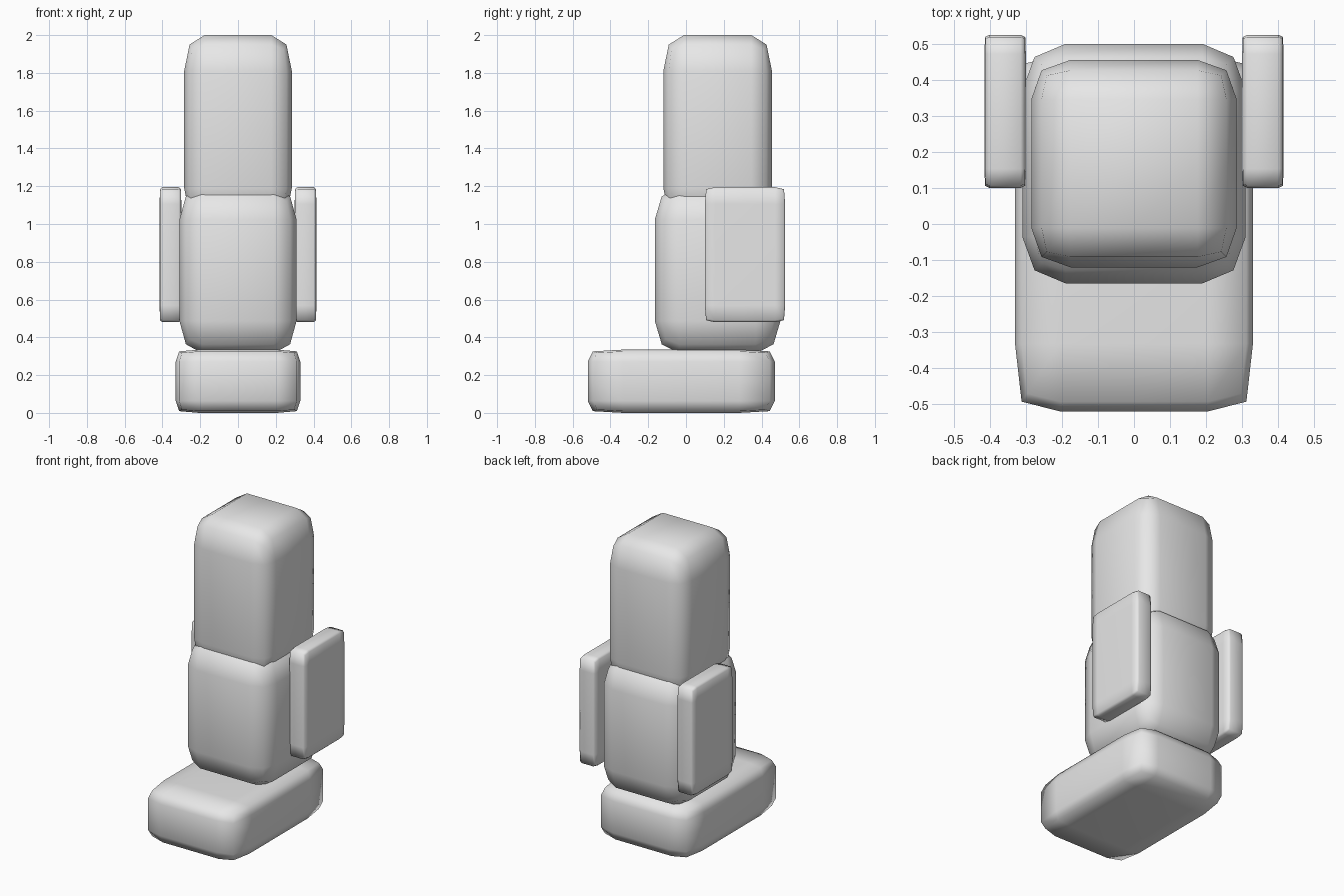
import bpy
import bmesh

if "Cube" in bpy.data.objects:
    bpy.data.objects.remove(bpy.data.objects["Cube"], do_unlink=True)

grey = bpy.data.materials.new("plain_grey")
grey.use_nodes = True
GREY = (0.8, 0.8, 0.8, 1.0)
grey.diffuse_color = GREY
grey.node_tree.nodes["Principled BSDF"].inputs["Base Color"].default_value = GREY


def soft_box(name, low, high, flat, edge, corner):
    """Box with four faces per side, its edges and corners pulled in.
    flat, edge and corner are fractions of the half size."""
    bm = bmesh.new()
    bmesh.ops.create_cube(bm, size=2)
    bmesh.ops.subdivide_edges(bm, edges=bm.edges[:], cuts=3, use_grid_fill=True)
    for v in bm.verts:
        outer = sum(abs(c) > 0.9 for c in v.co)
        reach = (1, edge, corner)[outer - 1]
        for i in range(3):
            c = v.co[i]
            if abs(c) > 0.9:
                c *= reach
            elif abs(c) > 0.1:
                c = flat if c > 0 else -flat
            v.co[i] = (low[i] + high[i]) / 2 + c * (high[i] - low[i]) / 2
    bmesh.ops.recalc_face_normals(bm, faces=bm.faces[:])
    for f in bm.faces:
        f.smooth = True
    mesh = bpy.data.meshes.new(name)
    bm.to_mesh(mesh)
    bm.free()
    mesh.materials.append(grey)
    obj = bpy.data.objects.new(name, mesh)
    bpy.context.collection.objects.link(obj)
    return obj


# Stacked blocks: foot, body and head
soft_box("base", (-0.33, -0.52, 0), (0.33, 0.47, 0.335), 0.62, 0.945, 0.9)
soft_box("body", (-0.31, -0.165, 0.315), (0.31, 0.5, 1.195), 0.61, 0.89, 0.83)
soft_box("head", (-0.285, -0.12, 1.0), (0.285, 0.455, 2.0), 0.62, 0.9, 0.85)

# Flat arm slabs on both sides
for side, x0, x1 in (("left", 0.3, 0.415), ("right", -0.415, -0.3)):
    soft_box(side + "_arm", (x0, 0.1, 0.48), (x1, 0.525, 1.195), 0.75, 0.97, 0.95)
